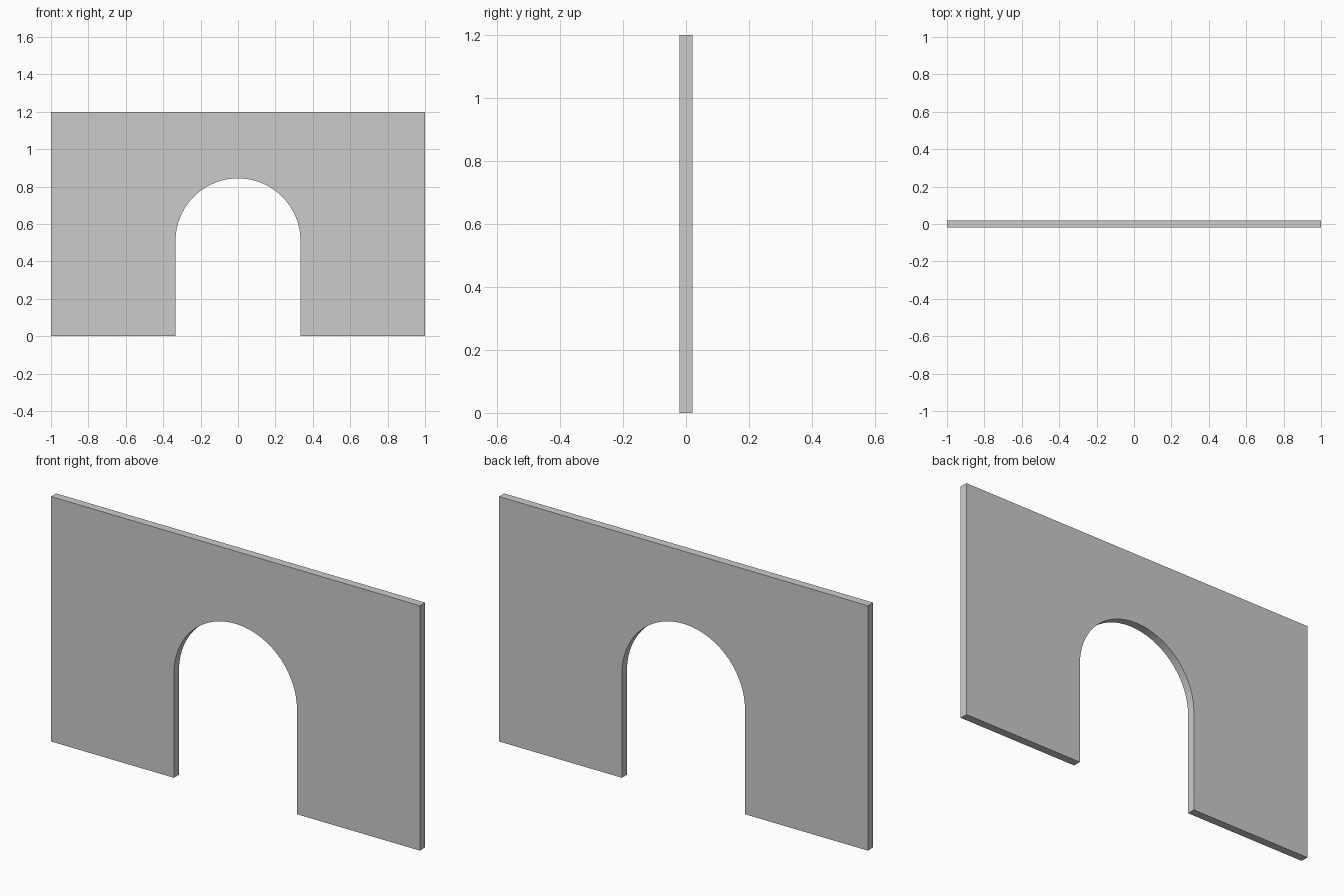
import bpy, bmesh, math

if "Cube" in bpy.data.objects:
    bpy.data.objects.remove(bpy.data.objects["Cube"])

HALF_W, HEIGHT, DEPTH = 1.0, 1.2, 0.04
RADIUS, SPRING, SEGMENTS = 0.334, 0.51, 48

# Wall outline: outer corners, then the arched opening from right to left
outline = [(-HALF_W, 0), (-HALF_W, HEIGHT), (HALF_W, HEIGHT), (HALF_W, 0), (RADIUS, 0)]
for i in range(SEGMENTS + 1):
    a = math.pi * i / SEGMENTS
    outline.append((RADIUS * math.cos(a), SPRING + RADIUS * math.sin(a)))
outline.append((-RADIUS, 0))

# Extrude the outline through the wall thickness
bm = bmesh.new()
face = bm.faces.new([bm.verts.new((x, -DEPTH / 2, z)) for x, z in outline])
result = bmesh.ops.extrude_face_region(bm, geom=[face], use_keep_orig=True)
new_verts = [g for g in result["geom"] if isinstance(g, bmesh.types.BMVert)]
bmesh.ops.translate(bm, verts=new_verts, vec=(0, DEPTH, 0))
bmesh.ops.recalc_face_normals(bm, faces=bm.faces)

mesh = bpy.data.meshes.new("arched_wall")
bm.to_mesh(mesh)
bm.free()
wall = bpy.data.objects.new("arched_wall", mesh)
bpy.context.collection.objects.link(wall)

# Smooth arch soffit, sharp wall edges
bpy.context.view_layer.objects.active = wall
wall.select_set(True)
bpy.ops.object.shade_smooth_by_angle(angle=math.radians(30))
